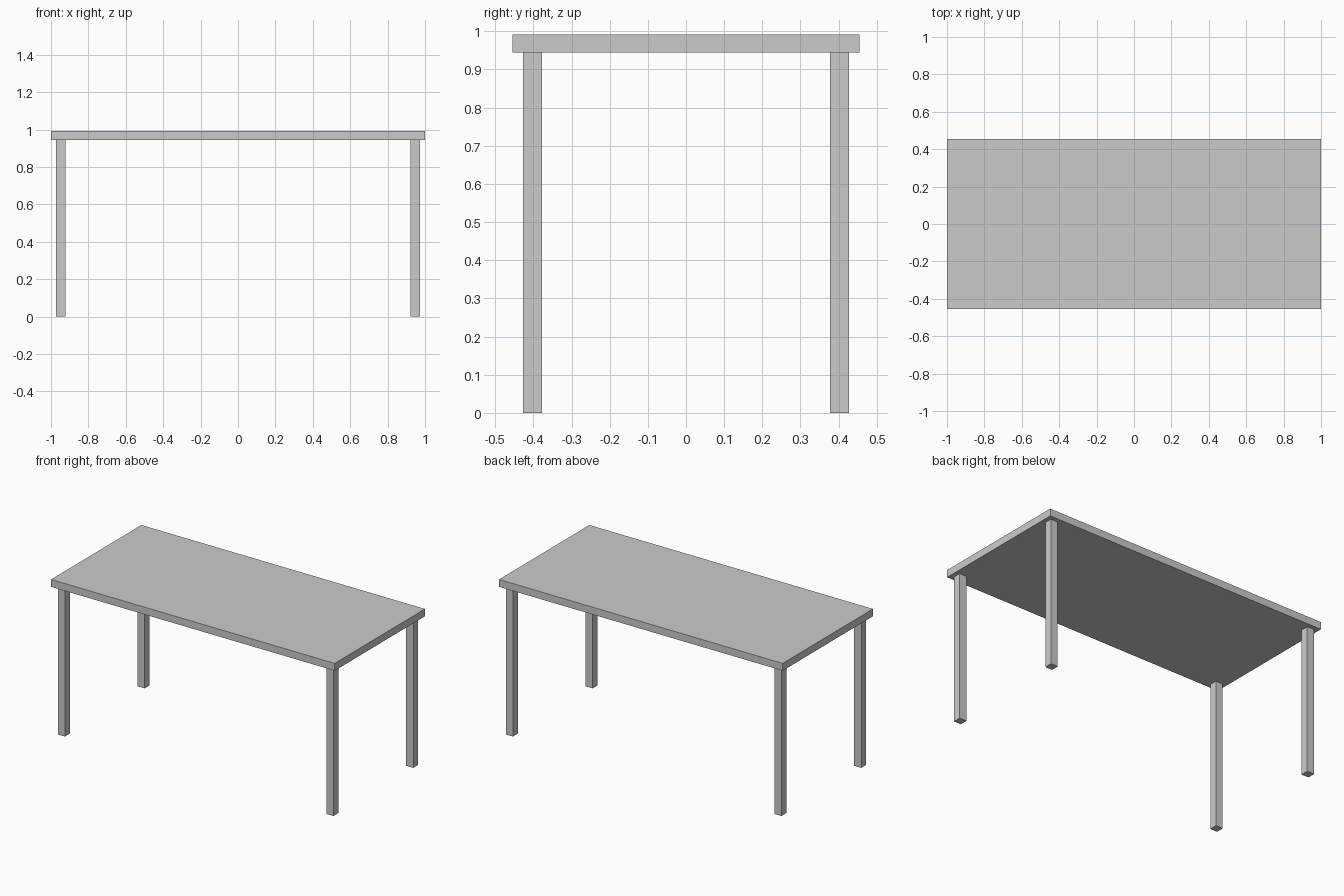
import bpy

if "Cube" in bpy.data.objects:
    bpy.data.objects.remove(bpy.data.objects["Cube"])

TOP_Z, UNDER_Z = 0.991, 0.944
LEG = 0.05


def box(name, center, size):
    bpy.ops.mesh.primitive_cube_add(size=1, location=center)
    obj = bpy.context.object
    obj.name = name
    obj.scale = size
    bpy.ops.object.transform_apply(location=False, rotation=False, scale=True)
    return obj


# Tabletop slab
box("tabletop", (0, 0, (TOP_Z + UNDER_Z) / 2), (2, 0.909, TOP_Z - UNDER_Z))

# Four square legs, slightly inset from the corners
for x_name, sx in (("left", -1), ("right", 1)):
    for y_name, sy in (("front", -1), ("back", 1)):
        box(f"{y_name}_{x_name}_leg", (sx * 0.947, sy * 0.402, UNDER_Z / 2),
            (LEG, LEG, UNDER_Z))
